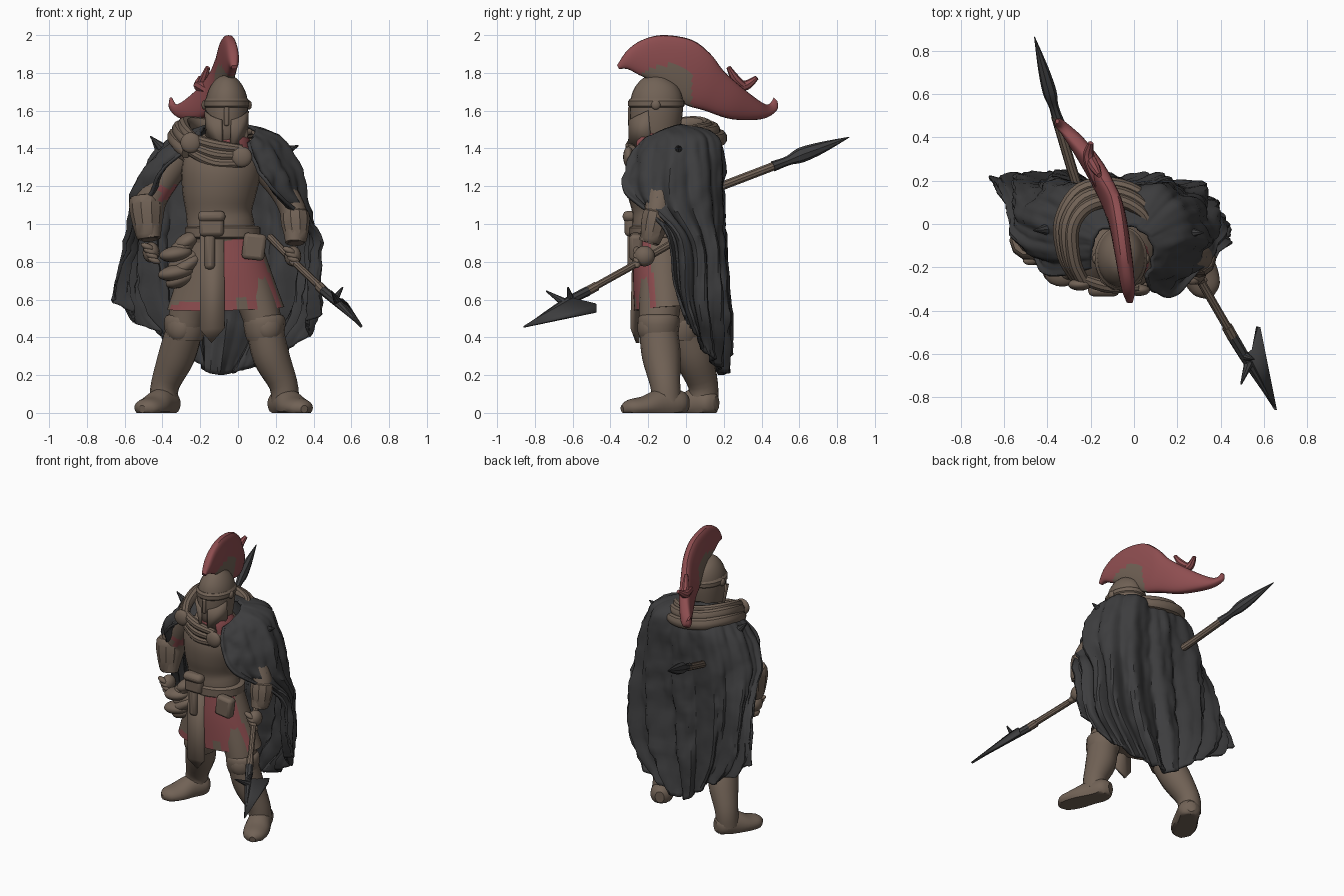
import bpy, bmesh, math
from mathutils import Vector, noise


def material(name, col):
    m = bpy.data.materials.new(name)
    m.diffuse_color = (*col, 1)
    return m


BROWN = material("worn_brown", (0.165, 0.122, 0.092))
DARK = material("charcoal", (0.047, 0.047, 0.049))
RED = material("dull_red", (0.27, 0.075, 0.08))


def make(name, verts, faces, mats, rule=None):
    """Mesh object; rule(face centre) gives the material index."""
    me = bpy.data.meshes.new(name)
    me.from_pydata([tuple(v) for v in verts], [], faces)
    bm = bmesh.new()
    bm.from_mesh(me)
    bmesh.ops.recalc_face_normals(bm, faces=bm.faces)
    bm.to_mesh(me)
    bm.free()
    for m in mats:
        me.materials.append(m)
    if rule:
        for p in me.polygons:
            p.material_index = int(rule(p.center))
    ob = bpy.data.objects.new(name, me)
    bpy.context.collection.objects.link(ob)
    return ob


def spline(P, k):
    """Catmull-Rom through tuples of any length, k steps per span."""
    out = []
    for i in range(len(P) - 1):
        q = (P[max(i - 1, 0)], P[i], P[i + 1], P[min(i + 2, len(P) - 1)])
        for j in range(k):
            t = j / k
            out.append(tuple(0.5 * (2*b + (c-a)*t + (2*a-5*b+4*c-d)*t*t + (3*b-a-3*c+d)*t**3)
                             for a, b, c, d in zip(*q)))
    return out + [tuple(P[-1])]


def loft(name, rings, mats, rule=None):
    n = len(rings[0])
    verts = [v for r in rings for v in r]
    faces = [(i*n+j, i*n+(j+1) % n, (i+1)*n+(j+1) % n, (i+1)*n+j)
             for i in range(len(rings) - 1) for j in range(n)]
    faces += [tuple(range(n)), tuple(range(len(verts) - n, len(verts)))]
    return make(name, verts, faces, mats, rule)


def ring(c, a, b, n, power=1):
    def s(v):
        return math.copysign(abs(v)**power, v)
    return [c + a*s(math.cos(2*math.pi*j/n)) + b*math.sin(2*math.pi*j/n) for j in range(n)]


def tube(name, pts, mats, n=16, k=4, ref=(1, 0, 0), rule=None, floor=False):
    """Elliptical tube; points are x, y, z, radius along ref, other radius."""
    S = spline(pts, k)
    rings = []
    for i, s in enumerate(S):
        t = (Vector(S[min(i+1, len(S)-1)][:3]) - Vector(S[max(i-1, 0)][:3])).normalized()
        r = Vector(ref)
        a = (r - t*r.dot(t)).normalized()
        R = ring(Vector(s[:3]), a*max(s[3], .002), t.cross(a)*max(s[4], .002), n)
        if floor:
            R = [Vector((v.x, v.y, max(v.z, 0))) for v in R]
        rings.append(R)
    return loft(name, rings, mats, rule)


def plate(name, pts, thick, mat):
    ob = make(name, pts, [tuple(range(len(pts)))], [mat])
    m = ob.modifiers.new("thickness", 'SOLIDIFY')
    m.thickness, m.offset = thick, 0
    return ob


def box(name, loc, dims, mat, rot=(0, 0, 0), bevel=.02):
    bpy.ops.mesh.primitive_cube_add(size=1, location=loc, rotation=rot)
    ob = bpy.context.object
    ob.name, ob.scale = name, dims
    bpy.ops.object.transform_apply(location=False, rotation=False)
    ob.data.materials.append(mat)
    m = ob.modifiers.new("bevel", 'BEVEL')
    m.width, m.segments = bevel, 2


def ball(name, loc, r, mat, rot=(0, 0, 0)):
    bpy.ops.mesh.primitive_uv_sphere_add(segments=16, ring_count=10, location=loc, rotation=rot)
    ob = bpy.context.object
    ob.name, ob.scale = name, r
    ob.data.materials.append(mat)


# torso, neck and belt
tube("breastplate", [(-.08, -.13, .86, .18, .13), (-.09, -.14, .97, .18, .145), (-.1, -.14, 1.06, .175, .145),
     (-.1, -.14, 1.16, .195, .17), (-.09, -.14, 1.28, .21, .18), (-.08, -.13, 1.37, .19, .155),
     (-.07, -.13, 1.45, .12, .11), (-.06, -.13, 1.5, .07, .07)], [BROWN], 24)
tube("neck_scarf", [(-.05, -.15, 1.34, .13, .13), (-.055, -.155, 1.43, .12, .125), (-.06, -.14, 1.48, .09, .09)], [RED])
tube("belt", [(-.08, -.135, z, r, r - .035) for z, r in ((.92, .185), (.93, .2), (.98, .2), (.99, .185))], [BROWN], 24, 1)

# skirt with a red front panel and hem
tube("skirt", [(-.08, -.13, .96, .18, .14), (-.07, -.125, .76, .24, .155), (-.065, -.11, .555, .31, .165)],
     [BROWN, RED], 64, 10,
     rule=lambda c: c.y < -.16 and ((-.09 < c.x < .15 + (.78 - c.z)*.35) or c.z < .58)
     and not (abs(c.x - .02) < .03 and c.z < .62))
plate("tabard", [(-.2, -.272, .94), (-.075, -.272, .94), (-.07, -.285, .45), (-.14, -.255, .37), (-.2, -.28, .44)], .02, BROWN)

# legs and boots: hip, thigh, knee, calf, ankle, then heel and toe
LEGS = {"left": [(.04, -.12, .76), (.11, -.14, .56), (.14, -.145, .45), (.175, -.13, .3), (.24, -.11, .15), (.25, -.1, .05),
                 (.22, -.03), (.335, -.3)],
        "right": [(-.16, -.09, .76), (-.25, -.04, .56), (-.28, -.02, .45), (-.325, .04, .3), (-.385, .09, .15), (-.395, .09, .05),
                  (-.365, .13), (-.49, -.1)]}
for side, p in LEGS.items():
    tube(side + "_leg", [(*c, r, r*1.05) for c, r in zip(p[:6], (.12, .105, .098, .098, .076, .075))], [BROWN])
    k, d = Vector(p[2]), (Vector(p[7]) - Vector(p[6]))
    f = d.normalized().to_3d()
    tube(side + "_boot_cuff", [(*(k + Vector((0, 0, z))), r, r) for z, r in ((-.07, .09), (-.02, .107), (.05, .11), (.07, .09))], [BROWN], k=2)
    ball(side + "_knee_guard", k + f*.065, (.07, .05, .075), BROWN, (0, 0, math.atan2(d.x, -d.y)))
    heel = Vector(p[6])
    foot = [(*(heel + d*t), z, a, b) for t, z, a, b in
            ((-.14, .05, .03, .04), (0, .05, .07, .07), (.35, .045, .076, .085), (.7, .03, .085, .06), (1, .025, .067, .045), (1.14, .02, .02, .02))]
    tube(side + "_boot_foot", foot, [BROWN], n=20, floor=True)

# arms with bracers and hands
tube("right_arm", [(-.31, -.09, 1.36, .085, .085), (-.41, -.07, 1.22, .085, .085), (-.465, -.06, 1.12, .085, .085),
     (-.475, -.08, 1.03, .08, .08), (-.46, -.11, .92, .05, .05)], [BROWN, RED],
     rule=lambda c: 1.12 < c.z < 1.2 and c.x > -.42 and c.y < -.08)
tube("left_arm", [(.12, -.12, 1.32, .075, .08), (.22, -.13, 1.2, .07, .075), (.28, -.145, 1.1, .07, .07),
     (.3, -.16, 1.02, .07, .07), (.3, -.2, .9, .05, .05)], [BROWN])
for side, a, b, w in (("right", (-.49, -.07, 1.15), (-.475, -.1, .92), 1), ("left", (.3, -.15, 1.07), (.31, -.19, .9), .86)):
    A, B = Vector(a), Vector(b)
    tube(side + "_bracer", [(*A.lerp(B, t), r*w, r*w) for t, r in ((0, .065), (.06, .086), (.4, .088), (.9, .066), (1, .055))], [BROWN], 10, 2)
    h = B + Vector((.015 if side == "right" else -.02, -.03, -.07))
    ball(side + "_hand", h, (.045, .055, .055), BROWN)
    for j in range(4):
        ball(f"{side}_finger_{j}", h + Vector((.012*j - .02, -.04, .03 - .024*j)), (.036, .02, .017), BROWN, (0, .4, 0))

# cloak: rows from collar to hem, each from the right front edge round the back to the left
ROWS = [
    [(-.2, -.2, 1.43), (-.19, -.1, 1.5), (-.15, -.03, 1.52), (-.06, -.01, 1.51), (.03, -.03, 1.52), (.08, -.1, 1.5), (.06, -.25, 1.43)],
    [(-.33, -.23, 1.34), (-.4, -.08, 1.4), (-.32, .12, 1.44), (-.07, .165, 1.45), (.17, .12, 1.45), (.25, -.08, 1.42), (.08, -.3, 1.33)],
    [(-.43, -.18, 1.2), (-.54, -.02, 1.18), (-.42, .165, 1.15), (-.08, .175, 1.15), (.24, .145, 1.15), (.355, -.09, 1.13), (.18, -.31, 1.17)],
    [(-.55, .05, .92), (-.565, .13, .9), (-.44, .19, .88), (-.1, .18, .85), (.26, .165, .86), (.385, .04, .88), (.395, -.11, .97)],
    [(-.62, .17, .72), (-.58, .2, .62), (-.42, .215, .58), (-.12, .2, .52), (.24, .18, .54), (.38, .05, .58), (.41, -.06, .68)],
    [(-.65, .2, .6), (-.5, .21, .47), (-.31, .215, .35), (-.14, .205, .21), (.06, .175, .24), (.27, .1, .33), (.43, -.01, .52)]]
cols = list(zip(*[spline(r, 20) for r in ROWS]))
cols = [spline(c, 8) for c in cols]
nu, nv = len(cols), len(cols[0])
verts = []
for i, col in enumerate(cols):
    for j, p in enumerate(col):
        u, v, p = i/(nu - 1), j/(nv - 1), Vector(p)
        out = Vector((p.x + .08, p.y + .05, 0)).normalized()
        wave = math.sin(2*math.pi*9*u + 1.6*math.sin(3*v + 6*u)) + .3*math.sin(2*math.pi*23*u + 4*v)
        fold = (.003 + .026*min(1, v*1.2))*wave
        verts.append(p + out*(fold + .018*noise.noise(p*9) + .012*noise.noise(p*22)))
cloak = make("cloak", verts, [(i*nv+j, (i+1)*nv+j, (i+1)*nv+j+1, i*nv+j+1) for i in range(nu-1) for j in range(nv-1)], [DARK])
m = cloak.modifiers.new("thickness", 'SOLIDIFY')
m.thickness, m.offset = .018, 0
for i, (a, b) in enumerate((((-.36, -.02, 1.36), (-.465, -.03, 1.465)), ((.21, -.04, 1.37), (.32, -.04, 1.415)))):
    tube(f"shoulder_spike_{i}", [(*a, .045, .045), (*b, .003, .003)], [DARK], 8, 1, (0, 1, 0))

# rolled scarf behind the neck and across the chest, with clasps
for i in range(3):
    w, z = .036*(i - 1), -.012*abs(i - 1)
    tube(f"scarf_back_{i}", [(x*(1 + w*2.4) - .01, y + w*(1 if y > 0 else .4), h + z - w*.8, r, r*.9) for x, y, h, r in
         ((-.24, -.26, 1.42, .034), (-.29, -.16, 1.47, .036), (-.3, 0, 1.51, .04), (-.22, .12, 1.51, .04),
          (-.07, .145, 1.49, .038), (.06, .08, 1.48, .03), (.1, -.05, 1.47, .012))],
         [BROWN], 10, 5, (0, 0, 1))
    tube(f"scarf_front_{i}", [(-.25, -.25, 1.42 + w, .026, .026), (-.12, -.29, 1.37 + w*1.3, .03, .03), (.02, -.29, 1.36 + w, .024, .024)],
         [BROWN], 10, 5, (0, 0, 1))
for i, c in enumerate(((-.25, -.28, 1.43), (.02, -.305, 1.355))):
    ball(f"clasp_{i}", c, (.055, .028, .055), BROWN)

# pouches
box("belt_pouch", (-.14, -.285, 1.0), (.13, .08, .13), BROWN)
box("pouch_flap", (-.14, -.295, 1.04), (.145, .08, .06), BROWN, bevel=.025)
box("hanging_sheath", (-.15, -.285, .86), (.055, .05, .2), BROWN)
box("side_pouch", (.085, -.265, .88), (.12, .07, .14), BROWN, (0, .12, 0))
for i in range(7):
    ball(f"bundle_fold_{i}", (-.3 - .03*math.sin(i*1.9), -.2 + .02*math.cos(i*2.3), .71 + .033*i),
         (.105 - .008*abs(i - 2), .07, .042), BROWN, (0, -.4 + .25*math.sin(i*2), .1))

# helmet
tube("helmet", [(-.06, -.17, 1.42, .075, .1), (-.06, -.165, 1.47, .1, .125), (-.06, -.16, 1.56, .112, .138), (-.06, -.155, 1.64, .113, .14),
     (-.06, -.15, 1.7, .1, .128), (-.06, -.145, 1.75, .072, .095), (-.06, -.14, 1.78, .035, .045), (-.06, -.14, 1.785, .003, .003)], [BROWN], 24)
tube("helmet_brim", [(-.06, -.158, z, r, r + .027) for z, r in ((1.615, .112), (1.625, .122), (1.65, .122), (1.665, .11))], [BROWN], 24, 1)
box("nose_guard", (-.06, -.293, 1.57), (.026, .03, .1), BROWN, bevel=.008)
for s in (-1, 1):
    plate(f"cheek_plate_{s}", [(-.06 + s*x, y, z) for x, y, z in
          ((.03, -.3, 1.55), (.085, -.265, 1.57), (.11, -.2, 1.6), (.105, -.19, 1.47), (.07, -.25, 1.4), (.025, -.3, 1.42))], .018, BROWN)
    ball(f"helmet_rosette_{s}", (-.06 + s*.118, -.16, 1.63), (.015, .025, .025), BROWN)

# crest: x, half thickness, then y and z of its lower and upper edge
CREST = [(-.02, .015, -.355, 1.82, -.365, 1.84), (-.025, .03, -.31, 1.82, -.31, 1.92), (-.035, .036, -.25, 1.79, -.23, 1.975),
         (-.05, .04, -.15, 1.74, -.12, 2.0), (-.07, .042, -.06, 1.68, .03, 1.975), (-.09, .042, .0, 1.63, .13, 1.9),
         (-.125, .045, .1, 1.6, .2, 1.81), (-.19, .05, .24, 1.555, .3, 1.72), (-.28, .045, .4, 1.555, .4, 1.645),
         (-.34, .025, .48, 1.6, .44, 1.635), (-.355, .008, .485, 1.65, .465, 1.67)]
rings = []
for x, w, y0, z0, y1, z1 in spline(CREST, 6):
    lo, hi = Vector((x, y0, z0)), Vector((x, y1, z1))
    rings.append(ring((lo + hi)/2, Vector((w, 0, 0)), (hi - lo)/2, 28, .65))
loft("crest", rings, [RED, BROWN], lambda c: math.hypot(c.y + .1, c.z - 1.66) < .185 and c.y < .03)
tube("crest_curl_long", [(-.13, .13, 1.69, .025, .025), (-.19, .25, 1.725, .028, .028), (-.21, .32, 1.735, .026, .026), (-.2, .375, 1.775, .012, .012)], [RED], 8)
tube("crest_curl_short", [(-.2, .3, 1.73, .024, .024), (-.18, .26, 1.77, .024, .024), (-.16, .225, 1.83, .012, .012)], [RED], 8)

# hooked spear held in the left hand
tube("spear_shaft", [(.17, -.02, .93, .02, .02), (.3, -.25, .797, .02, .02), (.48, -.56, .625, .02, .02)], [BROWN], 10)
tube("spear_shaft_collar", [(.43, -.475, .67, .026, .026), (.455, -.52, .645, .026, .026)], [BROWN], 10, 1)
tube("spear_socket", [(.455, -.52, .645, .026, .026), (.53, -.645, .58, .022, .022), (.645, -.84, .465, .004, .004)], [DARK], 8)
plate("spear_blade", [(.655, -.86, .455), (.57, -.475, .535), (.578, -.475, .575), (.55, -.58, .6), (.5, -.62, .61)], .014, DARK)
for i, (a, b) in enumerate((((.53, -.645, .585), (.495, -.74, .645)), ((.51, -.61, .6), (.555, -.625, .665)))):
    tube(f"spear_barb_{i}", [(*a, .022, .022), (*b, .004, .004)], [DARK], 8, 1)

# second spear carried on the back
tube("back_spear_shaft", [(-.22, .08, 1.16, .024, .024), (-.27, .2, 1.205, .024, .024), (-.36, .5, 1.32, .024, .024)], [BROWN], 10)
tube("back_spear_head", [(-.345, .46, 1.305, .028, .028), (-.37, .54, 1.335, .022, .025), (-.39, .61, 1.365, .032, .04),
     (-.42, .72, 1.405, .024, .03), (-.46, .865, 1.46, .002, .002)], [DARK], 8)

# smooth shading with sharp creases
bpy.ops.object.select_all(action='SELECT')
bpy.context.view_layer.objects.active = cloak
bpy.ops.object.shade_smooth_by_angle(angle=math.radians(35))
